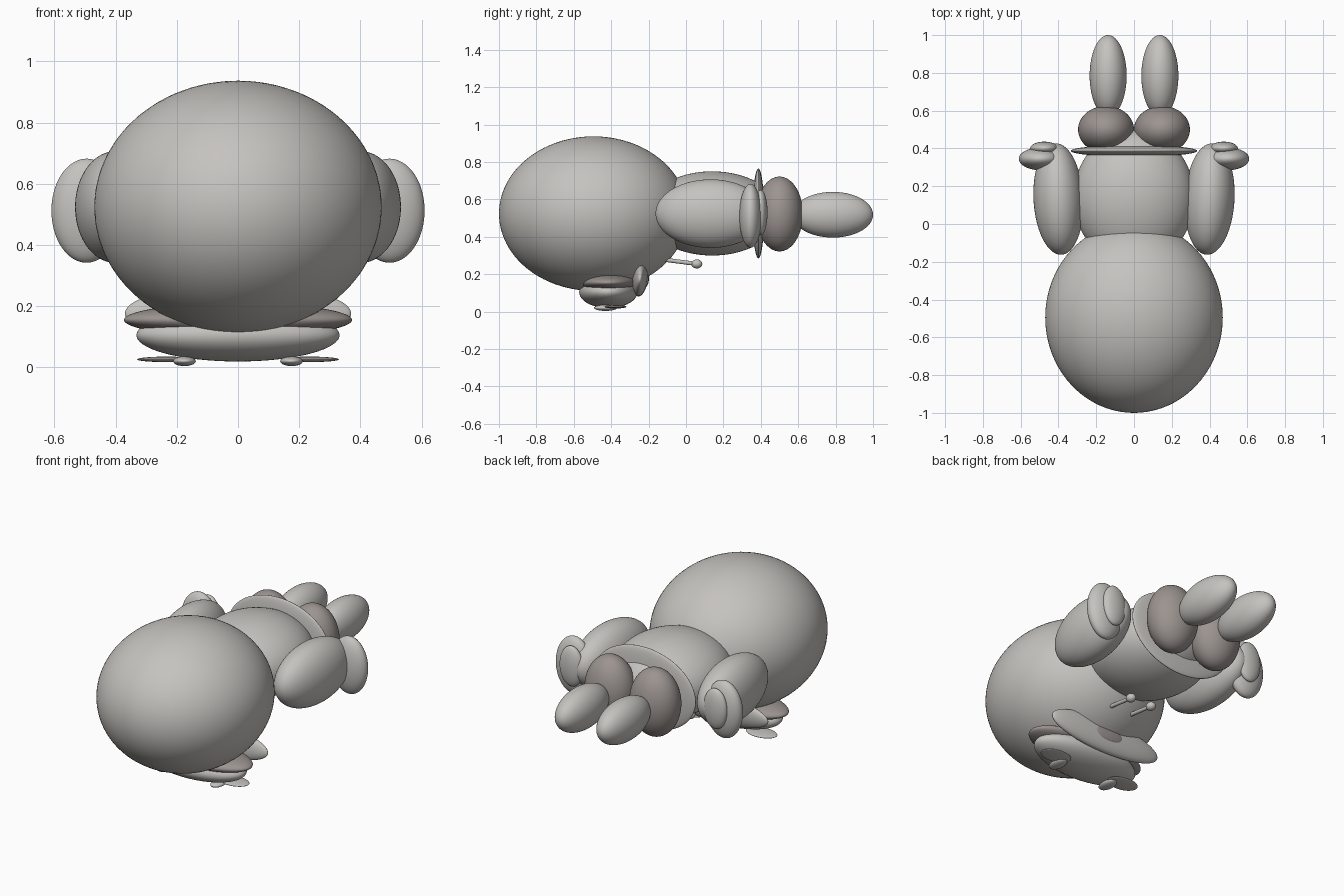
import bpy
from math import radians
from mathutils import Vector

cube = bpy.data.objects.get("Cube")
if cube:
    bpy.data.objects.remove(cube, do_unlink=True)


def material(name, rgb):
    m = bpy.data.materials.new(name)
    m.use_nodes = True
    m.diffuse_color = (*rgb, 1)
    m.node_tree.nodes["Principled BSDF"].inputs["Base Color"].default_value = (*rgb, 1)
    return m


LIGHT = material("light_grey", (0.56, 0.545, 0.52))
DARK = material("warm_grey", (0.33, 0.295, 0.28))


def finish(name, mat):
    ob = bpy.context.object
    ob.name = name
    ob.data.materials.append(mat)
    bpy.ops.object.shade_smooth()
    return ob


def blob(name, center, radii, mat=LIGHT, tilt=(0, 0, 0)):
    """Smooth ellipsoid given by its centre and half sizes."""
    bpy.ops.mesh.primitive_ico_sphere_add(subdivisions=5, radius=1, location=center)
    ob = finish(name, mat)
    ob.scale = radii
    ob.rotation_euler = [radians(a) for a in tilt]
    return ob


def pair(name, center, radii, mat=LIGHT, turn=0):
    """Two mirrored ellipsoids, left (+x) and right (-x)."""
    x, y, z = center
    for side, s in (("left", 1), ("right", -1)):
        blob(f"{side}_{name}", (s * x, y, z), radii, mat, (0, 0, s * turn))


def rod(name, start, end, radius, mat=LIGHT):
    a, b = Vector(start), Vector(end)
    bpy.ops.mesh.primitive_cylinder_add(vertices=24, radius=radius, depth=(b - a).length,
                                        location=(a + b) / 2)
    ob = finish(name, mat)
    ob.rotation_euler = (b - a).to_track_quat('Z', 'Y').to_euler()
    bpy.ops.object.shade_smooth_by_angle()


# Head, trunk and waist disc
blob("head", (0, -0.495, 0.524), (0.47, 0.505, 0.413))
blob("body", (0, 0.14, 0.525), (0.32, 0.36, 0.225))
blob("waist_disc", (0, 0.387, 0.525), (0.335, 0.031, 0.24))

# Arms and hands
pair("arm", (0.4, 0.132, 0.524), (0.132, 0.295, 0.183), turn=-3)
pair("hand", (0.495, 0.345, 0.512), (0.115, 0.06, 0.17))
pair("palm_pad", (0.475, 0.4, 0.53), (0.075, 0.036, 0.12))

# Legs and feet
pair("leg", (0.148, 0.5, 0.522), (0.148, 0.125, 0.2), DARK)
pair("foot", (0.137, 0.785, 0.518), (0.098, 0.215, 0.122))

# Face: stacked muzzle, chin disc with a mouth patch, and eyes beneath
blob("upper_muzzle", (0, -0.415, 0.155), (0.373, 0.155, 0.055), DARK)
blob("lower_muzzle", (0, -0.415, 0.105), (0.332, 0.156, 0.086))
blob("chin_disc", (0, -0.246, 0.176), (0.37, 0.042, 0.095), tilt=(-6, 0, 0))
blob("mouth_patch", (0, -0.212, 0.172), (0.1, 0.014, 0.04), DARK, (-6, 0, 0))
pair("eye", (0.175, -0.43, 0.02), (0.037, 0.062, 0.016))
pair("eye_fin", (0.235, -0.377, 0.026), (0.095, 0.06, 0.009))

# Antennae
for side, s in (("left", 1), ("right", -1)):
    rod(f"{side}_antenna", (s * 0.07, -0.15, 0.282), (s * 0.07, 0.05, 0.256), 0.011)
pair("antenna_tip", (0.07, 0.058, 0.255), (0.026, 0.029, 0.024))
